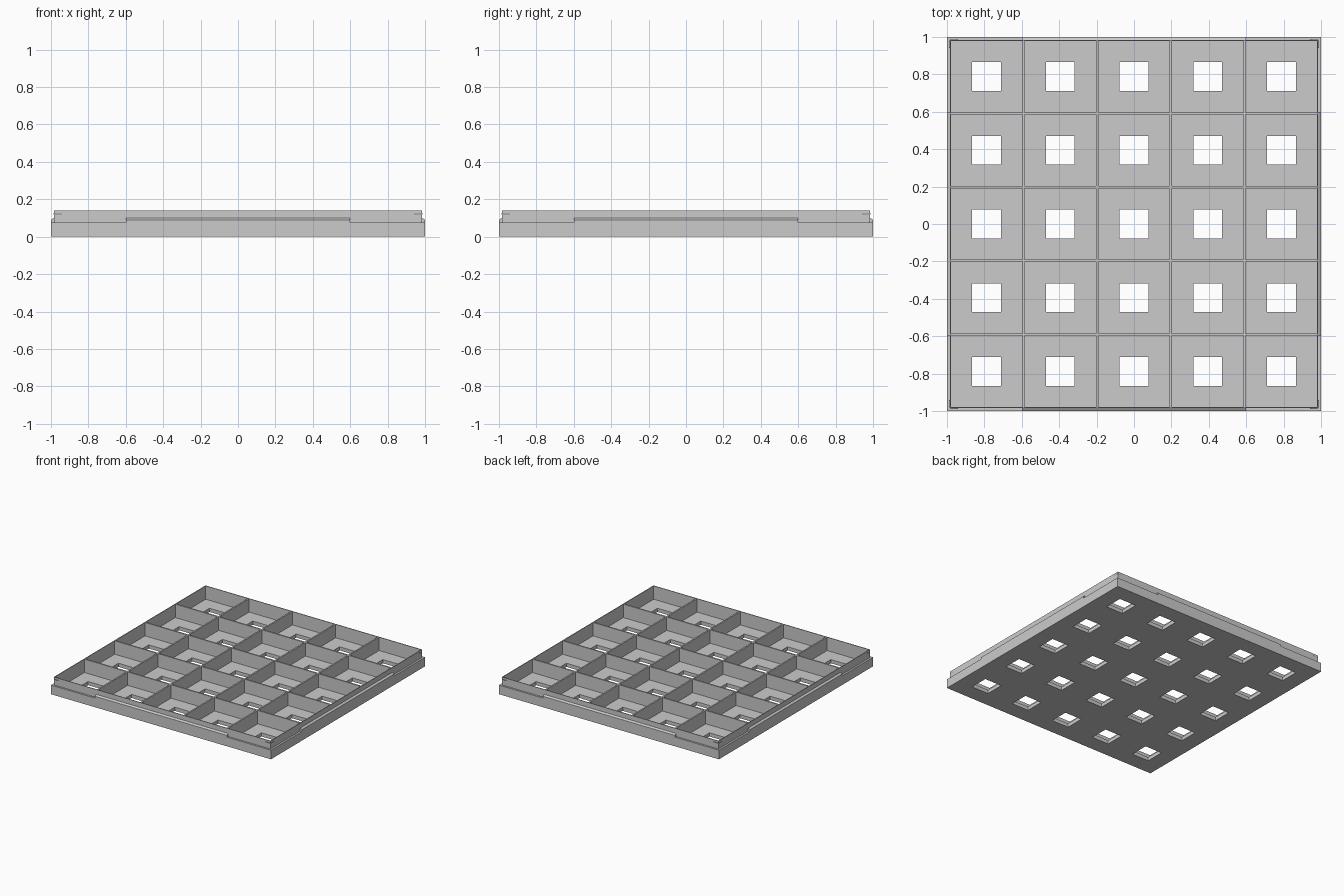
import bpy
import bmesh
from math import pi
from mathutils import Matrix

if "Cube" in bpy.data.objects:
    bpy.data.objects.remove(bpy.data.objects["Cube"], do_unlink=True)

CELLS = 5
PITCH = 0.394
WALL = 0.006            # half thickness of a divider
HALF = CELLS * PITCH / 2
INNER = HALF - WALL
HOLE = 0.077            # half width of a drain hole
FLOOR, SHELF, TOP = 0.03, 0.075, 0.14

grey = bpy.data.materials.new("light grey plastic")
grey.use_nodes = True
grey.diffuse_color = (0.6, 0.6, 0.6, 1)
grey.node_tree.nodes["Principled BSDF"].inputs["Base Color"].default_value = (0.6, 0.6, 0.6, 1)


def finish(name, bm):
    bmesh.ops.recalc_face_normals(bm, faces=bm.faces)
    mesh = bpy.data.meshes.new(name)
    bm.to_mesh(mesh)
    bm.free()
    mesh.materials.append(grey)
    obj = bpy.data.objects.new(name, mesh)
    bpy.context.collection.objects.link(obj)
    return obj


def extrude(bm, vector):
    moved = bmesh.ops.extrude_face_region(bm, geom=bm.faces[:])["geom"]
    verts = [v for v in moved if isinstance(v, bmesh.types.BMVert)]
    bmesh.ops.translate(bm, verts=verts, vec=vector)


def lattice(name, coords, keep, z0, z1):
    """Solid slab made of the grid fields that pass the keep rule."""
    bm = bmesh.new()
    grid = [[bm.verts.new((x, y, z0)) for y in coords] for x in coords]
    for i in range(len(coords) - 1):
        for j in range(len(coords) - 1):
            if keep(i, j):
                bm.faces.new((grid[i][j], grid[i + 1][j], grid[i + 1][j + 1], grid[i][j + 1]))
    bmesh.ops.delete(bm, geom=[v for v in bm.verts if not v.link_faces], context="VERTS")
    extrude(bm, (0, 0, z1 - z0))
    return finish(name, bm)


def prism_on_sides(name, profile, spans):
    """Extrude a (depth, height) profile along x, repeated on all four sides."""
    bm = bmesh.new()
    for x0, x1 in spans:
        part = bmesh.new()
        part.faces.new([part.verts.new((x0, -d, z)) for d, z in profile])
        extrude(part, (x1 - x0, 0, 0))
        mesh = bpy.data.meshes.new("part")
        part.to_mesh(mesh)
        part.free()
        for turn in range(4):
            before = set(bm.verts)
            bm.from_mesh(mesh)
            new = [v for v in bm.verts if v not in before]
            bmesh.ops.transform(bm, matrix=Matrix.Rotation(turn * pi / 2, 4, "Z"), verts=new)
        bpy.data.meshes.remove(mesh)
    return finish(name, bm)


# Floor with one square hole in every compartment
centres = [(k - (CELLS - 1) / 2) * PITCH for k in range(CELLS)]
holes = [c + s for c in centres for s in (-HOLE, HOLE)]
lattice("floor", [-INNER] + holes + [INNER], lambda i, j: not (i % 2 and j % 2), 0, FLOOR)

# Compartment dividers together with the thin outer wall
edges = [c + s * (PITCH / 2 - WALL) for c in centres for s in (-1, 1)]
lattice("dividers", [-HALF] + edges + [HALF],
        lambda i, j: i % 2 == 0 or j % 2 == 0, FLOOR, TOP)

# Thicker lower rim, leaving a shelf at the corners
lattice("base_rim", [-1, -INNER, INNER, 1], lambda i, j: (i, j) != (1, 1), 0, SHELF)

# Raised bevelled lip along the middle of each side
lip = [(HALF - 0.004, SHELF), (1, SHELF), (1, 0.09), (HALF, 0.1), (HALF - 0.004, 0.1)]
prism_on_sides("side_lip", lip, [(-0.6, 0.6)])

# Small catches near the top corners
catch = [(HALF - 0.002, 0.115), (HALF + 0.003, 0.123), (HALF - 0.002, 0.125)]
prism_on_sides("corner_catch", catch, [(-0.98, -0.94), (0.94, 0.98)])
